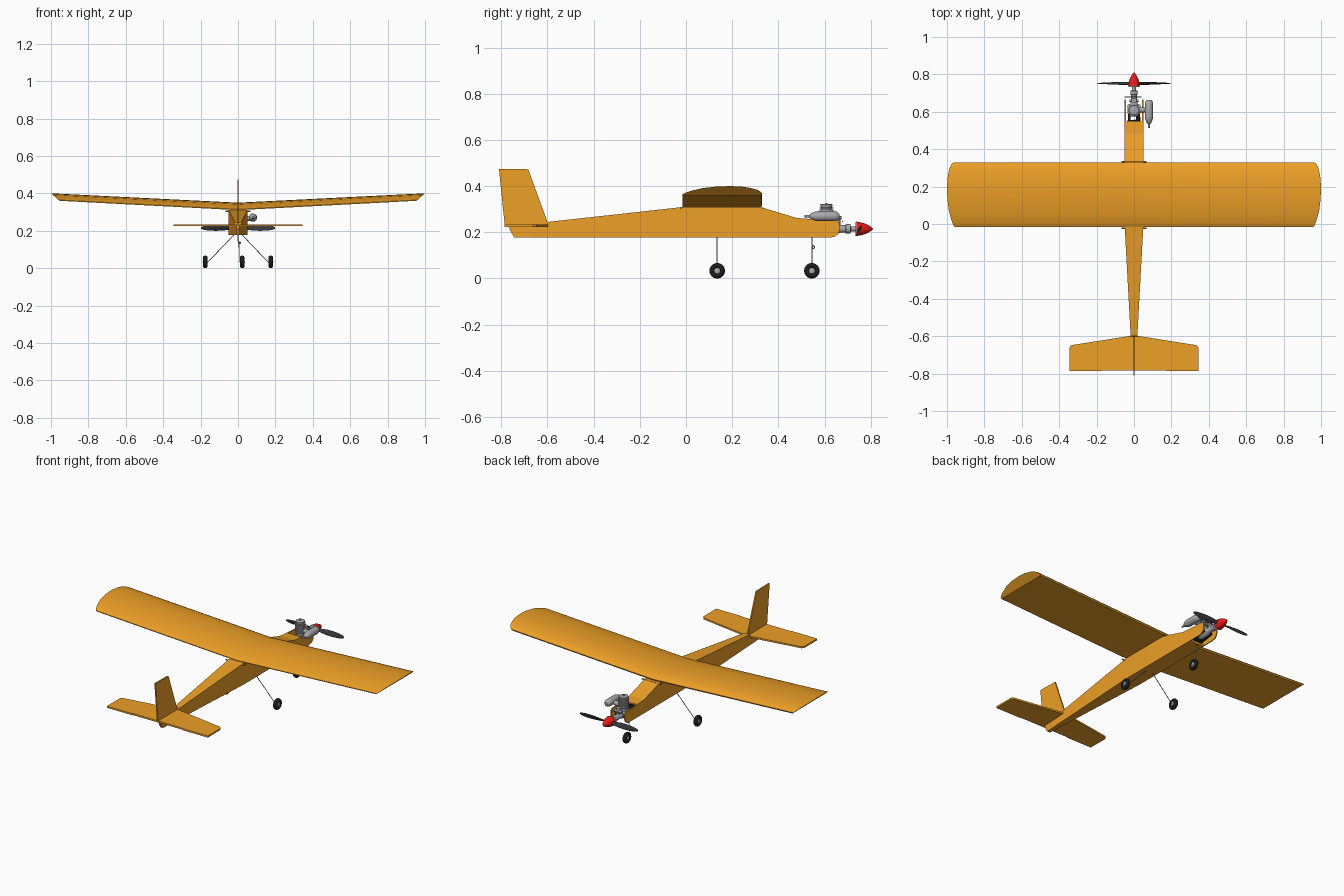
import bpy, bmesh
from math import sin, cos, pi, radians
from mathutils import Vector

if "Cube" in bpy.data.objects:
    bpy.data.objects.remove(bpy.data.objects["Cube"])


def material(name, rgb):
    m = bpy.data.materials.new(name)
    m.diffuse_color = (*rgb, 1)
    m.use_nodes = True
    m.node_tree.nodes["Principled BSDF"].inputs["Base Color"].default_value = m.diffuse_color
    return m


ORANGE = material("orange_film", (0.85, 0.35, 0.02))
RED = material("red_plastic", (0.8, 0.01, 0.01))
BLACK = material("black_rubber", (0.012, 0.012, 0.012))
DARK = material("dark_plastic", (0.04, 0.04, 0.045))
METAL = material("metal", (0.4, 0.4, 0.42))


def loft(name, rings, mat, closed=False, angle=35):
    """Skin a list of equal-length point rings, capping the ends unless closed."""
    bm = bmesh.new()
    vs = [[bm.verts.new(p) for p in r] for r in rings]
    n = len(vs[0])
    pairs = list(zip(vs, vs[1:])) + ([(vs[-1], vs[0])] if closed else [])
    for a, b in pairs:
        for i in range(n):
            j = (i + 1) % n
            bm.faces.new((a[i], a[j], b[j], b[i]))
    if not closed:
        bm.faces.new(vs[0])
        bm.faces.new(vs[-1])
    bmesh.ops.recalc_face_normals(bm, faces=bm.faces)
    me = bpy.data.meshes.new(name)
    bm.to_mesh(me)
    bm.free()
    for p in me.polygons:
        p.use_smooth = True
    me.set_sharp_from_angle(angle=radians(angle))
    me.materials.append(mat)
    ob = bpy.data.objects.new(name, me)
    bpy.context.collection.objects.link(ob)
    return ob


def plate(name, outline, axis, lo, hi, mat):
    """Extrude a 2D outline along an axis (0 = x, 2 = z)."""
    def put(p, t):
        return (t, p[0], p[1]) if axis == 0 else (p[0], p[1], t)
    return loft(name, [[put(p, t) for p in outline] for t in (lo, hi)], mat)


def lathe(name, profile, origin, direction, mat, n=24, closed=False):
    """Turn (distance, radius) pairs around an axis."""
    d = Vector(direction).normalized()
    u = d.orthogonal().normalized()
    v = d.cross(u)
    o = Vector(origin)
    rings = [[o + d * t + (u * cos(2 * pi * i / n) + v * sin(2 * pi * i / n)) * r
              for i in range(n)] for t, r in profile]
    return loft(name, rings, mat, closed)


def rod(name, a, b, r, mat, n=12):
    d = Vector(b) - Vector(a)
    return lathe(name, [(0, r), (d.length, r)], a, d, mat, n)


def wire(name, pts, r, mat):
    c = bpy.data.curves.new(name, 'CURVE')
    c.dimensions = '3D'
    c.bevel_depth = r
    c.bevel_resolution = 2
    c.use_fill_caps = True
    s = c.splines.new('POLY')
    s.points.add(len(pts) - 1)
    for p, q in zip(s.points, pts):
        p.co = (*q, 1)
    c.materials.append(mat)
    bpy.context.collection.objects.link(bpy.data.objects.new(name, c))


# Fuselage: y, half width, bottom, top
stations = [(-.765, .009, .215, .228), (-.745, .010, .178, .228), (-.602, .018, .178, .228),
            (-.598, .018, .178, .245), (-.01, .05, .178, .31), (.32, .05, .178, .31),
            (.48, .05, .178, .262), (.547, .05, .178, .257)]
loft("fuselage", [[(-w, y, b), (w, y, b), (w, y, t), (-w, y, t)]
                  for y, w, b, t in stations], ORANGE, angle=5)

# Side cheeks beside the engine
cheek = [(.545, .178), (.63, .178), (.648, .183), (.66, .194), (.665, .21),
         (.665, .238), (.655, .25), (.545, .257)]
for s, side in ((-1, "left"), (1, "right")):
    plate(side + "_nose_cheek", cheek, 0, s * .044, s * .05, ORANGE)

# Wing: flat-bottomed section, dihedral, tips raked outwards at the top
foil = [(-.015, 0), (.326, 0), (.329, .008), (.322, .017), (.305, .025), (.28, .032), (.24, .038),
        (.19, .04), (.13, .038), (.07, .031), (.02, .019), (-.005, .010), (-.015, .005)]
loft("wing", [[(s * (.955 + 1.12 * h), y, .31 + .05 * abs(s) + h) for y, h in foil]
              for s in (-1, 0, 1)], ORANGE)
for y in (-.022, .333):
    rod("wing_dowel", (-.067, y, .304), (.067, y, .304), .004, ORANGE)

# Tail surfaces
half = [(0, -.595), (.335, -.648), (.345, -.662), (.345, -.787), (.17, -.787), (.17, -.783)]
tail = half + [(-x, y) for x, y in reversed(half[1:])]
plate("tailplane", tail, 2, .224, .234, ORANGE)
plate("fin", [(-.785, .23), (-.60, .23), (-.60, .245), (-.683, .473), (-.81, .475)],
      0, -.004, .004, ORANGE)


# Wheels and undercarriage
def wheel(name, x, y):
    tyre = [(cos(a) * .0125, .022 + sin(a) * .0115) for a in
            [2 * pi * i / 16 for i in range(16)]]
    lathe(name + "_tyre", tyre, (x, y, .0335), (1, 0, 0), BLACK, 32, True)
    lathe(name + "_hub", [(-.011, .006), (-.009, .013), (.009, .013), (.011, .006)],
          (x, y, .0335), (1, 0, 0), METAL)


for s, side in ((-1, "left"), (1, "right")):
    wheel(side + "_wheel", s * .175, .135)
    wire(side + "_gear_leg", [(0, .135, .18), (s * .02, .135, .18), (s * .16, .135, .0335),
                              (s * .19, .135, .0335)], .0022, METAL)
wheel("nose_wheel", .022, .545)
coil = [(.001 + .0006 * i, .551 + .006 * sin(i * pi / 6), .136 + .006 * cos(i * pi / 6))
        for i in range(25)]
wire("nose_gear_leg", [(0, .545, .20), (0, .545, .145)] + coil +
     [(.006, .545, .128), (.006, .545, .0335), (.038, .545, .0335)], .0022, METAL)

# Engine mount and crankcase
ZC = .215
for s in (-1, 1):
    plate("engine_mount_beam", [(.547, .195), (.58, .195), (.64, .205), (.64, .217), (.547, .217)],
          0, s * .02, s * .033, BLACK)
plate("mount_back", [(.546, .19), (.555, .19), (.555, .25), (.546, .25)], 0, -.034, .034, BLACK)
lathe("crankcase", [(.575, .02), (.578, .024), (.635, .024), (.645, .018), (.69, .016),
                    (.692, .020), (.712, .020), (.714, .011), (.74, .011)],
      (0, 0, ZC), (0, 1, 0), METAL)
plate("engine_lugs", [(-.036, .59), (.036, .59), (.036, .635), (-.036, .635)], 2, .217, .223, METAL)

# Finned cylinder and head
fins = [(.0, .022), (.035, .022)]
for i in range(6):
    z = .038 + i * .010
    fins += [(z, .023), (z, .030), (z + .005, .030), (z + .005, .023)]
fins += [(.098, .026), (.106, .026), (.108, .022)]
lathe("cylinder", fins, (0, .608, ZC), (0, 0, 1), METAL)
rod("glow_plug", (0, .608, .32), (0, .608, .328), .005, METAL)

# Carburettor with needle valve
lathe("carburettor", [(0, .010), (.03, .010), (.032, .014), (.045, .014)],
      (0, .66, .225), (0, 0, 1), METAL)
rod("carburettor_barrel", (-.025, .66, .247), (.025, .66, .247), .007, METAL)
rod("needle_valve", (-.05, .678, .247), (.04, .678, .247), .0025, METAL)

# Silencer on the right
lathe("silencer", [(.513, .005), (.535, .006), (.54, .012), (.56, .020), (.575, .022),
                   (.64, .022), (.655, .019), (.664, .010)], (.08, 0, .27), (0, 1, 0), METAL)
rod("exhaust_stub", (.015, .61, .262), (.075, .61, .266), .014, METAL)

# Propeller: twisted blades, span position, chord, thickness, pitch
half = [(.012, .016, .012, 50), (.04, .022, .008, 42), (.08, .031, .006, 28), (.12, .033, .004, 20),
        (.16, .028, .003, 15), (.185, .020, .0025, 13), (.197, .009, .002, 12)]
for s, side in ((-1, "left"), (1, "right")):
    rings = []
    for x, c, t, p in half:
        a = radians(p) * s
        ring = []
        for i in range(12):
            u, v = cos(i * pi / 6) * c / 2, sin(i * pi / 6) * t / 2
            ring.append((s * x, .752 + u * sin(a) + v * cos(a), ZC + u * cos(a) - v * sin(a)))
        rings.append(ring)
    loft(side + "_propeller_blade", rings, DARK)

# Spinner
lathe("spinner_plate", [(.733, .030), (.738, .031)], (0, 0, ZC), (0, 1, 0), METAL, 32)
lathe("spinner", [(.738, .031), (.752, .029), (.767, .0255), (.782, .020), (.795, .013),
                  (.804, .007), (.809, .002)], (0, 0, ZC), (0, 1, 0), RED, 32)
